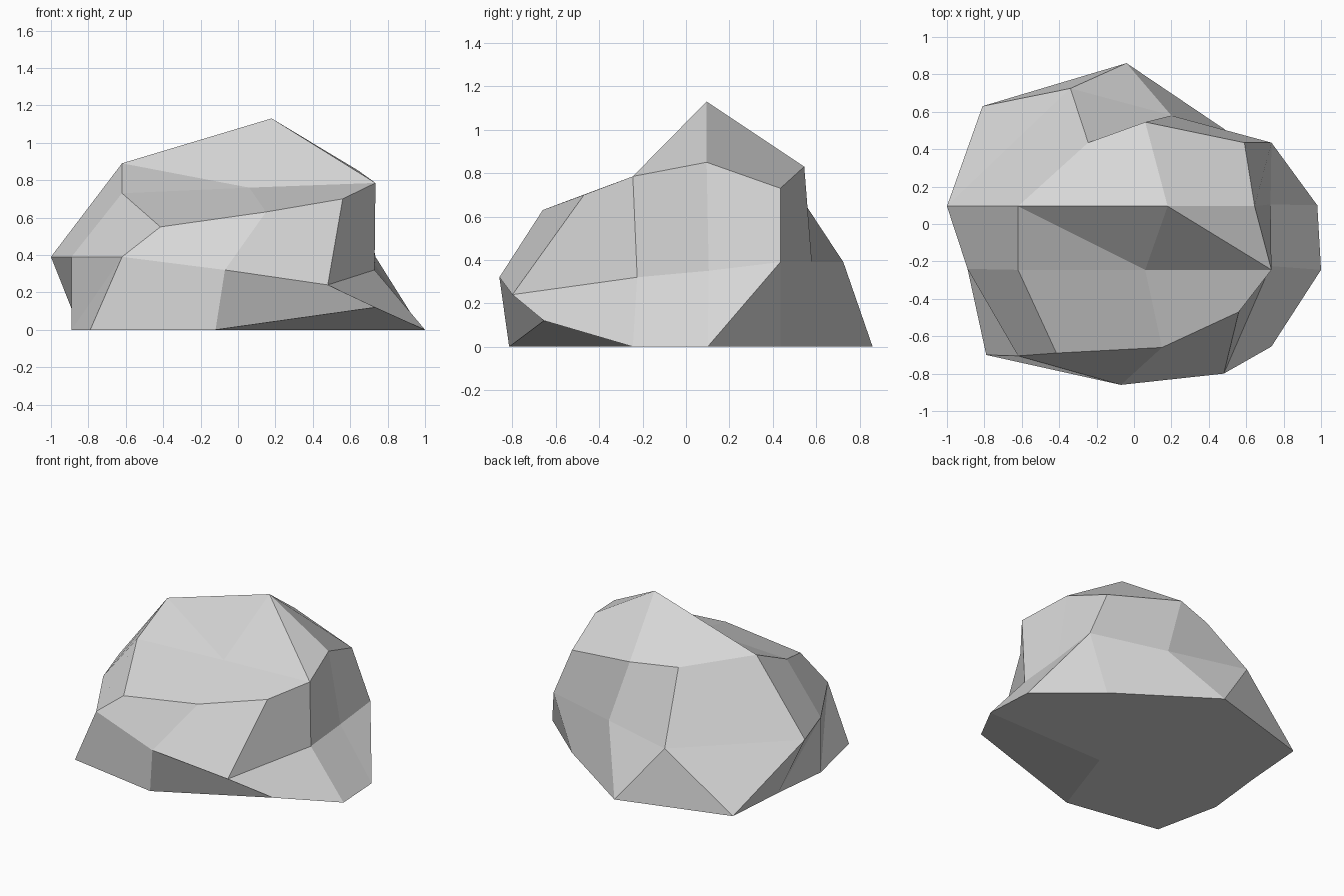
import bpy
import bmesh

cube = bpy.data.objects.get("Cube")
if cube:
    bpy.data.objects.remove(cube, do_unlink=True)

# Four cross-sections from front to back. Each goes around from the top right
# corner: top three, left middle, bottom three, right middle.
FRONT = [(-.415, -.69, .55), (.15, -.66, .63), (.56, -.47, .7), (.48, -.8, .24),
         (.735, -.655, .12), (-.12, -.815, 0), (-.79, -.7, 0), (-.62, -.705, .39)]
MID_FRONT = [(-.62, -.245, .73), (.06, -.245, .76), (.735, -.245, .785), (.73, -.225, .32),
             (1, -.245, 0), (.07, -.26, 0), (-.89, -.24, 0), (-.89, -.24, .39)]
MID_BACK = [(-.62, .095, .89), (.18, .095, 1.13), (.645, .095, .85), (.73, .105, .35),
            (.98, .1, 0), (.07, .1, 0), (-.845, .17, 0), (-1, .095, .39)]
BACK = [(-.245, .435, .83), (.06, .545, .83), (.59, .435, .73), (.735, .435, .39),
        (.59, .435, 0), (-.04, .86, 0), (-.81, .63, 0), (-.34, .725, .39)]
FRONT_CENTRE = (-.07, -.86, .32)
BACK_CENTRE = (.2, .58, .39)

# Creases across bent facets: (section, corner) to (section, corner)
CREASES = [((0, 7), (1, 6)), ((1, 7), (2, 6)), ((2, 7), (3, 6)),
           ((2, 4), (3, 3)), ((3, 7), (3, 5)), ((2, 1), (1, 2)), ((2, 0), (1, 1))]


def stone_material():
    """Plain grey used on the whole rock."""
    mat = bpy.data.materials.new("stone grey")
    colour = (.68, .68, .68, 1)
    mat.use_nodes = True
    mat.diffuse_color = colour
    mat.node_tree.nodes["Principled BSDF"].inputs["Base Color"].default_value = colour
    return mat


def close_end(bm, ring, centre):
    """Cap a section with four quads meeting at a centre point."""
    hub = bm.verts.new(centre)
    count = len(ring)
    for k in range(1, count, 2):
        bm.faces.new((hub, ring[k], ring[(k + 1) % count], ring[(k + 2) % count]))


def build_rock():
    bm = bmesh.new()
    rings = [[bm.verts.new(point) for point in section]
             for section in (FRONT, MID_FRONT, MID_BACK, BACK)]

    # Skin between neighbouring sections
    for near, far in zip(rings, rings[1:]):
        for k in range(len(near)):
            bm.faces.new((near[k - 1], near[k], far[k], far[k - 1]))

    # Front and back ends
    close_end(bm, rings[0], FRONT_CENTRE)
    close_end(bm, rings[-1], BACK_CENTRE)

    # Creased facets
    for (ring_a, a), (ring_b, b) in CREASES:
        bmesh.ops.connect_verts(bm, verts=[rings[ring_a][a], rings[ring_b][b]])
    bmesh.ops.recalc_face_normals(bm, faces=bm.faces)

    mesh = bpy.data.meshes.new("rock")
    bm.to_mesh(mesh)
    bm.free()
    mesh.materials.append(stone_material())
    rock = bpy.data.objects.new("rock", mesh)
    bpy.context.collection.objects.link(rock)


build_rock()
